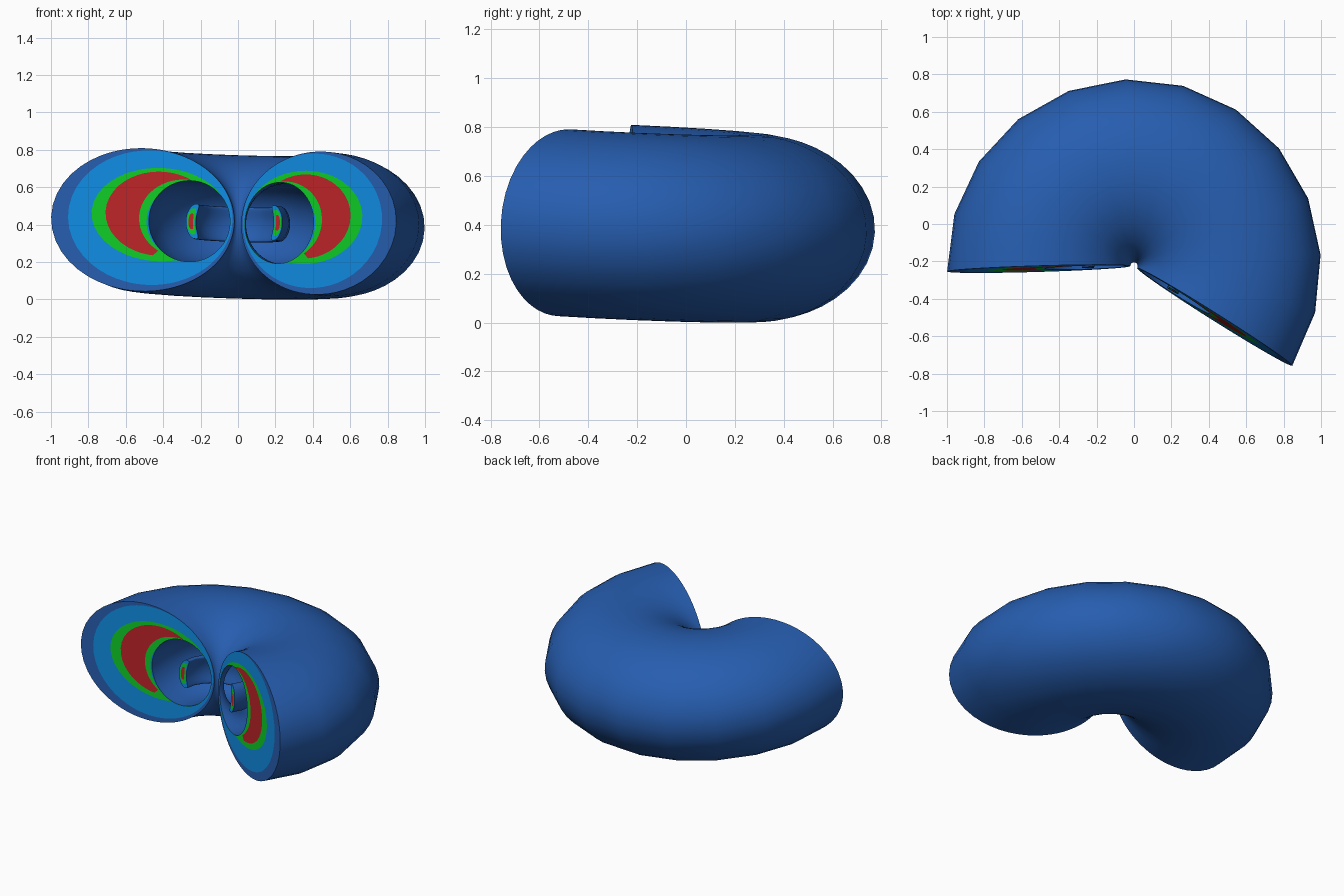
import bpy, bmesh
from math import sin, cos, pi, radians, sqrt, copysign
from mathutils import Vector, Matrix

if "Cube" in bpy.data.objects:
    bpy.data.objects.remove(bpy.data.objects["Cube"], do_unlink=True)


def material(name, rgb):
    linear = [((c / 255 + 0.055) / 1.055) ** 2.4 for c in rgb]
    mat = bpy.data.materials.new(name)
    mat.use_nodes = True
    mat.diffuse_color = (*linear, 1)
    mat.node_tree.nodes["Principled BSDF"].inputs["Base Color"].default_value = (*linear, 1)
    return mat


MATERIALS = [material("dark blue", (38, 93, 175)), material("light blue", (16, 140, 226)),
             material("green", (15, 203, 38)), material("red", (188, 36, 40))]
BLUE, LIGHT, GREEN, RED = range(4)

START, END, STEPS, SIDES = radians(181.7), radians(-32.2), 12, 72
AXIS = Vector((0, -0.225, 0.41))
TILT = Vector((0, 0, 1)).rotation_difference(Vector((0.031, 0.044, 1))).to_matrix()
ANGLES = [2 * pi * i / SIDES for i in range(SIDES)]


def place(point, angle):
    """Put a (radius, height) section point at an angle round the tilted axis."""
    r, h = point
    return AXIS + TILT @ Vector((r * cos(angle), r * sin(angle), h))


def finish(bm, name):
    bmesh.ops.recalc_face_normals(bm, faces=bm.faces)
    mesh = bpy.data.meshes.new(name)
    bm.to_mesh(mesh)
    bm.free()
    for mat in MATERIALS:
        mesh.materials.append(mat)
    obj = bpy.data.objects.new(name, mesh)
    bpy.context.collection.objects.link(obj)
    bpy.ops.object.select_all(action="DESELECT")
    obj.select_set(True)
    bpy.context.view_layer.objects.active = obj
    bpy.ops.object.shade_smooth_by_angle(angle=radians(35))


def bridge(bm, a, b, rule):
    """Join two loops with quads, coloured by a rule on the side number."""
    for i in range(SIDES):
        k = (i + 1) % SIDES
        face = bm.faces.new((a[i], a[k], b[k], b[i]))
        face.material_index = rule(i)


def sweep(name, loops, colour, walls, fill=None):
    """Sweep the wall loops round the axis and cap both ends with colour bands."""
    bm = bmesh.new()

    def ring(loop, angle):
        return [bm.verts.new(place(p, angle)) for p in loop]

    caps = [[ring(loop, angle) for loop in loops] for angle in (START, END)]
    for w in walls:
        rings = [caps[0][w]]
        rings += [ring(loops[w], START + (END - START) * s / STEPS) for s in range(1, STEPS)]
        rings.append(caps[1][w])
        for a, b in zip(rings, rings[1:]):
            bridge(bm, a, b, lambda i: BLUE)
    for cap in caps:
        for band in range(len(loops) - 1):
            bridge(bm, cap[band], cap[band + 1],
                   lambda i: colour(band, loops[band + 1][i]))
        if fill is not None:
            bm.faces.new(cap[0]).material_index = fill
    finish(bm, name)


# Outer body: off-centre round bore and nested oval colour bands
BORE = (0.26, 0.0)
OVALS = [  # centre radius, centre height, half width, half height
    (0.26, 0.0, 0.217, 0.217),
    (0.272, -0.005, 0.217, 0.2),
    (0.29, 0.012, 0.24, 0.21),
    (0.42, 0.035, 0.29, 0.225),
    (0.42, 0.03, 0.365, 0.25),
    (0.47, 0.012, 0.44, 0.36),
    (0.51, 0.0, 0.49, 0.383),
]


def reach(oval, angle):
    """Distance from the bore centre to an oval along a ray."""
    cx, cz, a, b = oval
    px, pz = (BORE[0] - cx) / a, (BORE[1] - cz) / b
    dx, dz = cos(angle) / a, sin(angle) / b
    A, B, C = dx * dx + dz * dz, px * dx + pz * dz, px * px + pz * pz - 1
    return (-B + sqrt(max(B * B - A * C, 0))) / A


def body_loops():
    loops = [[] for _ in OVALS]
    for angle in ANGLES:
        last = 0
        for loop, oval in zip(loops, OVALS):
            last = max(last + 0.0004, reach(oval, angle))
            loop.append((BORE[0] + last * cos(angle), BORE[1] + last * sin(angle)))
    return loops


def body_colour(band, point):
    r, h = point
    colour = (LIGHT, GREEN, RED, GREEN, LIGHT, BLUE)[band]
    # The red crescent stops short at both tips
    if colour == RED and r < (0.28 if h > 0 else 0.42):
        return GREEN
    return colour


sweep("outer_shell", body_loops(), body_colour, (0, len(OVALS) - 1))


# Inner core: small kidney-shaped band inside the bore
def kidney(scale):
    loop = []
    for angle in ANGLES:
        c, s = cos(angle), sin(angle)
        x, z = (copysign(abs(v) ** 0.6, v) * scale for v in (c, s))
        loop.append((0.2525 + 0.027 * x - 0.028 * z * z, 0.093 * z))
    return loop


sweep("inner_core", [kidney(s) for s in (0.45, 0.75, 1)],
      lambda band, point: (GREEN, LIGHT)[band], (2,), RED)
